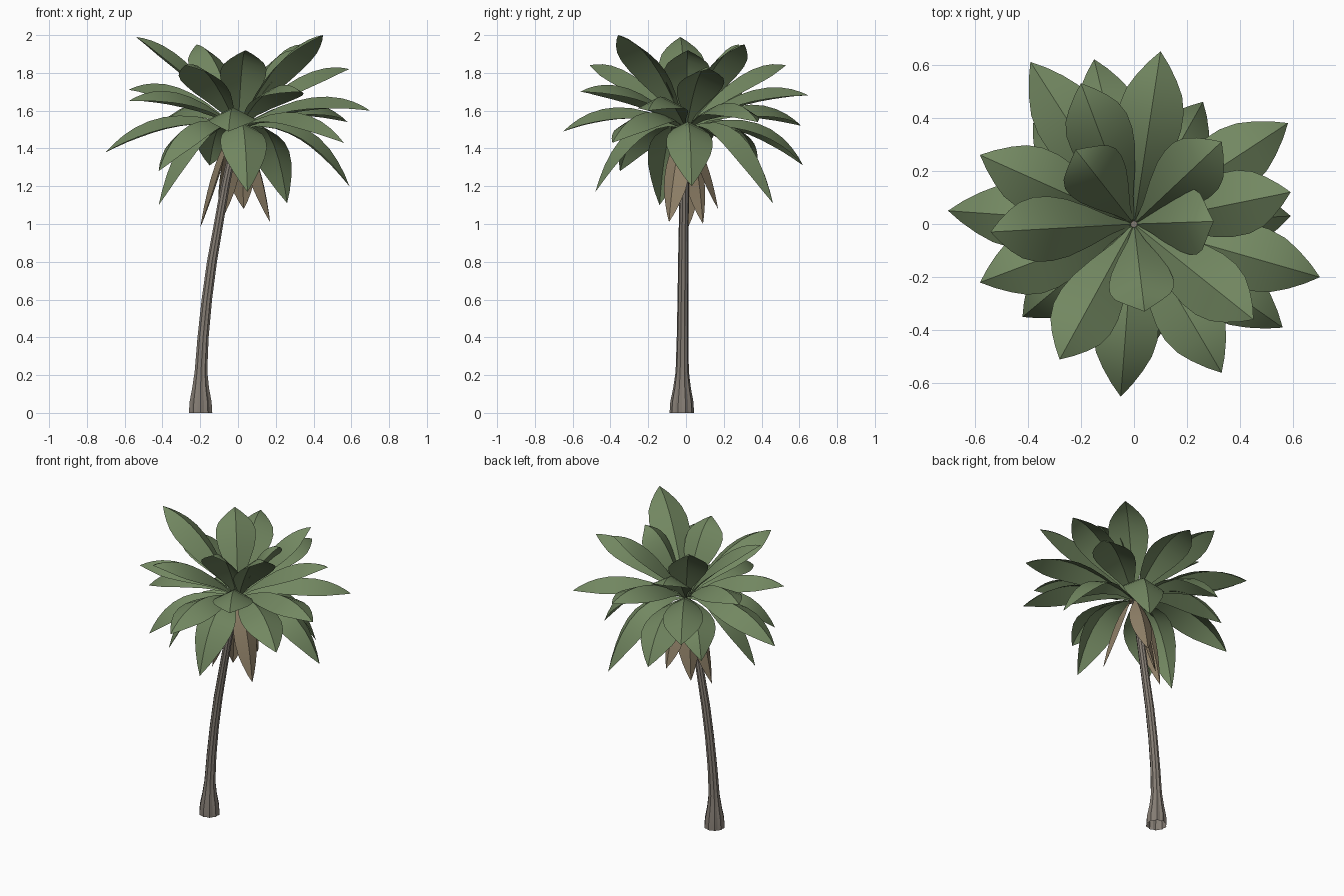
import bpy, bmesh, math
from mathutils import Vector

if "Cube" in bpy.data.objects:
    bpy.data.objects.remove(bpy.data.objects["Cube"])


def material(name, rgb):
    m = bpy.data.materials.new(name)
    m.use_nodes = True
    m.diffuse_color = (*rgb, 1)
    m.node_tree.nodes["Principled BSDF"].inputs["Base Color"].default_value = (*rgb, 1)
    return m


GREEN = material("leaf green", (0.17, 0.245, 0.12))
BROWN = material("dry leaf brown", (0.28, 0.22, 0.14))
BARK = material("grey bark", (0.235, 0.205, 0.175))


def add_object(name, bm, mat, angle):
    mesh = bpy.data.meshes.new(name)
    bm.to_mesh(mesh)
    bm.free()
    mesh.materials.append(mat)
    obj = bpy.data.objects.new(name, mesh)
    bpy.context.collection.objects.link(obj)
    bpy.ops.object.select_all(action="DESELECT")
    obj.select_set(True)
    bpy.context.view_layer.objects.active = obj
    bpy.ops.object.shade_smooth_by_angle(angle=math.radians(angle))
    return obj


CROWN = Vector((0, 0, 1.51))
# Position along the leaf and share of its full half width
OUTLINE = [(0, .06), (.12, .28), (.25, .62), (.38, .88), (.5, .99), (.62, .99),
           (.74, .86), (.84, .62), (.93, .32), (1, 0)]


def leaf(name, tip, half_width, reach, bend_height, fold, mat):
    """Arched leaf folded down along its midrib, from the crown to the tip."""
    tip = Vector(tip)
    flat = Vector((tip.x, tip.y, 0))
    outward = flat.normalized()
    base = CROWN + outward * 0.012
    control = flat * reach + Vector((0, 0, bend_height))
    side = Vector((-outward.y, outward.x, 0))
    bm = bmesh.new()
    rows = []
    for t, share in OUTLINE:
        mid = base * (1 - t) ** 2 + control * 2 * t * (1 - t) + tip * t * t
        tangent = ((control - base) * (1 - t) + (tip - control) * t).normalized()
        normal = tangent.cross(side)
        w = half_width * share
        row = [bm.verts.new(mid)]
        if share:
            for s in (1, -1):
                row.append(bm.verts.new(mid + side * s * w * math.cos(fold)
                                        - normal * w * math.sin(fold)))
        rows.append(row)
    for a, b in zip(rows, rows[1:]):
        if len(b) == 3:
            bm.faces.new((a[0], b[0], b[1], a[1]))
            bm.faces.new((a[0], a[2], b[2], b[0]))
        else:
            bm.faces.new((a[0], b[0], a[1]))
            bm.faces.new((a[0], a[2], b[0]))
    add_object(name, bm, mat, 25)


# Green crown, from the upright leaves down to the hanging ones, with how far out each bends
TIPS = {
    "upper_leaf": (.5, [(.45, -.36, 2), (-.54, -.03, 1.99), (.33, .31, 1.95),
                        (-.22, .28, 1.95), (.30, .01, 1.92), (.04, -.33, 1.92)]),
    "middle_leaf": (.58, [(-.20, .53, 1.84), (-.28, -.51, 1.84), (.59, .12, 1.82),
                          (-.58, .26, 1.71), (.33, -.56, 1.70), (.10, .65, 1.68),
                          (-.58, -.22, 1.65)]),
    "spreading_leaf": (.62, [(.70, -.20, 1.60), (.58, .38, 1.54), (-.39, .61, 1.52),
                             (-.05, -.65, 1.49), (.56, -.39, 1.43), (-.70, .05, 1.38)]),
    "hanging_leaf": (.72, [(-.15, .62, 1.31), (-.38, .38, 1.32), (-.42, -.35, 1.28),
                           (.59, .03, 1.20), (.05, -.48, 1.17), (.26, .46, 1.11),
                           (-.42, -.14, 1.10)]),
}
for name, (reach, tips) in TIPS.items():
    for i, tip in enumerate(tips):
        bend_height = 1.65 + 0.45 * max(0, tip[2] - 1.3)
        leaf(f"{name}_{i + 1}", tip, 0.138, reach, bend_height, math.radians(27), GREEN)

# Dry leaves hanging against the trunk
for i, tip in enumerate([(-.20, .01, .98), (.17, -.09, 1.01), (.03, .17, 1.08), (-.10, .09, 1.0)]):
    leaf(f"dry_leaf_{i + 1}", tip, 0.082, 0.68, 1.38, math.radians(25), BROWN)

# Leaning ribbed trunk, open at the foot: x, y, z, radius
SECTIONS = [(-.198, -.022, 0, .065), (-.198, -.022, .06, .061), (-.198, -.021, .13, .047),
            (-.196, -.02, .22, .035), (-.185, -.018, .4, .031), (-.165, -.016, .6, .029),
            (-.138, -.014, .8, .028), (-.103, -.012, 1, .026), (-.068, -.009, 1.2, .025),
            (-.03, -.004, 1.38, .022), (-.004, 0, 1.5, .018)]
SIDES = 20
bm = bmesh.new()
rings = []
for x, y, z, r in SECTIONS:
    ring = []
    for k in range(SIDES):
        a = math.tau * k / SIDES
        rr = r * (1 if k % 2 else 0.9)
        ring.append(bm.verts.new((x + rr * math.cos(a), y + rr * math.sin(a), z)))
    rings.append(ring)
for a, b in zip(rings, rings[1:]):
    for k in range(SIDES):
        n = (k + 1) % SIDES
        bm.faces.new((a[k], a[n], b[n], b[k]))
bm.faces.new(rings[-1])
add_object("trunk", bm, BARK, 15)

# Small stalk stubs around the heart of the crown
for i in range(5):
    a = math.tau * i / 5
    bm = bmesh.new()
    bmesh.ops.create_icosphere(bm, subdivisions=1, radius=0.012)
    bmesh.ops.translate(bm, verts=bm.verts,
                        vec=(0.022 * math.cos(a), 0.022 * math.sin(a), 1.5))
    add_object(f"stalk_stub_{i + 1}", bm, BROWN, 30)
